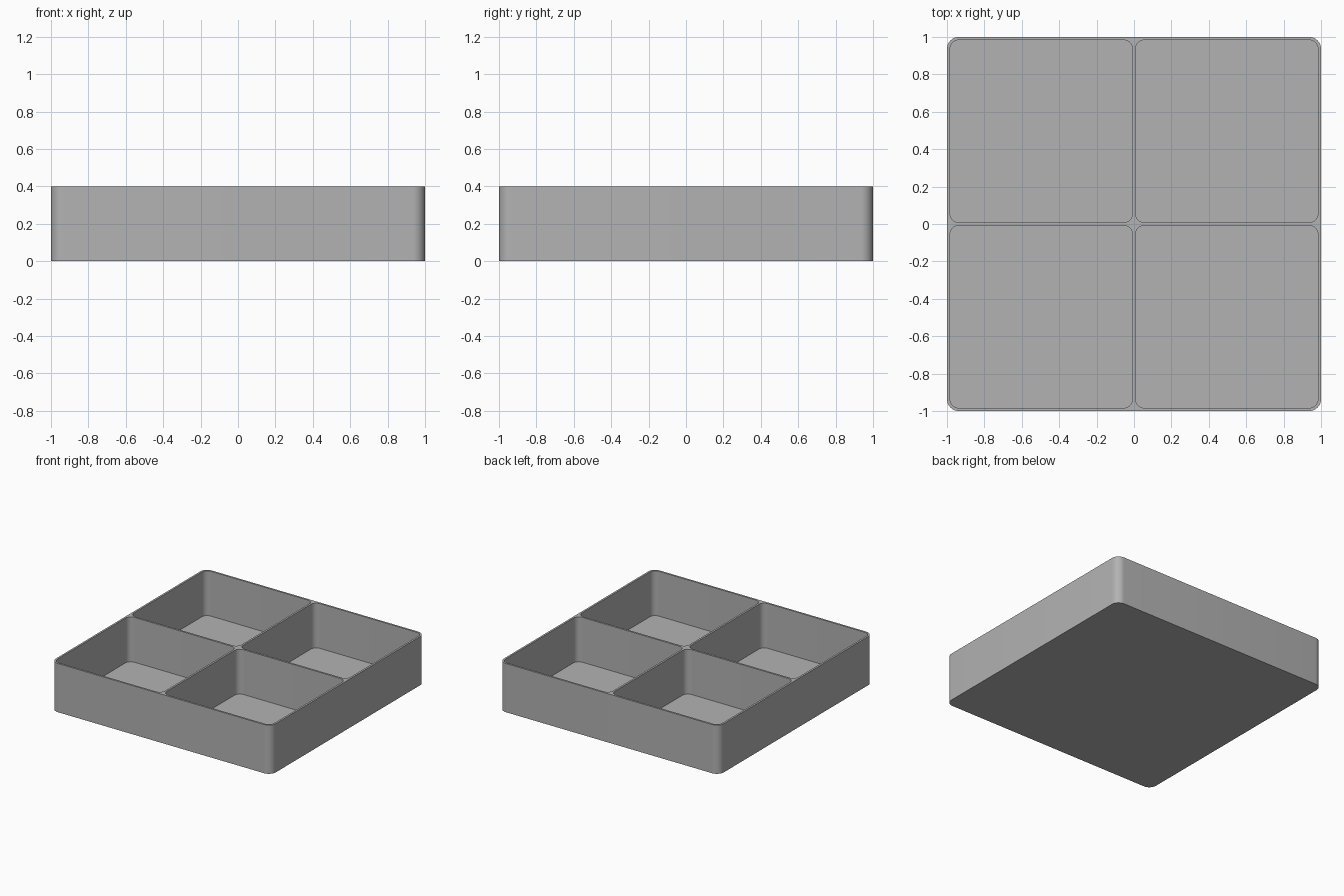
import bpy
import bmesh
from math import radians, pi, cos, sin

if "Cube" in bpy.data.objects:
    bpy.data.objects.remove(bpy.data.objects["Cube"], do_unlink=True)

HALF, HEIGHT = 1.0, 0.4
WALL, FLOOR = 0.016, 0.032
OUTER_R = 0.064
INNER_R = OUTER_R - WALL
STEPS = 10

grey = bpy.data.materials.new("plain grey")
colour = (0.45, 0.45, 0.45, 1.0)
grey.use_nodes = True
grey.diffuse_color = colour
grey.node_tree.nodes["Principled BSDF"].inputs["Base Color"].default_value = colour


def rounded_block(name, cx, cy, half, radius, z0, z1):
    """Square prism with rounded vertical corners."""
    bm = bmesh.new()
    ring = []
    for corner, (sx, sy) in enumerate(((1, 1), (-1, 1), (-1, -1), (1, -1))):
        for i in range(STEPS + 1):
            a = (corner + i / STEPS) * pi / 2
            ring.append(bm.verts.new((cx + sx * (half - radius) + radius * cos(a),
                                      cy + sy * (half - radius) + radius * sin(a), z0)))
    base = bm.faces.new(ring)
    top = bmesh.ops.extrude_face_region(bm, geom=[base])["geom"]
    bmesh.ops.translate(bm, vec=(0, 0, z1 - z0),
                        verts=[v for v in top if isinstance(v, bmesh.types.BMVert)])
    bmesh.ops.recalc_face_normals(bm, faces=bm.faces)
    mesh = bpy.data.meshes.new(name)
    bm.to_mesh(mesh)
    bm.free()
    mesh.materials.append(grey)
    obj = bpy.data.objects.new(name, mesh)
    bpy.context.collection.objects.link(obj)
    return obj


# Tray body
tray = rounded_block("divided_tray", 0, 0, HALF, OUTER_R, 0, HEIGHT)
bpy.context.view_layer.objects.active = tray
tray.select_set(True)

# Four compartments, leaving the outer walls and the cross divider
inner_edge, divider_edge = HALF - WALL, WALL / 2
centre = (inner_edge + divider_edge) / 2
cell_half = (inner_edge - divider_edge) / 2
for sx in (-1, 1):
    for sy in (-1, 1):
        cutter = rounded_block("compartment_cutter", sx * centre, sy * centre,
                               cell_half, INNER_R, FLOOR, HEIGHT + 0.1)
        cutter.hide_render = True
        cut = tray.modifiers.new("compartment", 'BOOLEAN')
        cut.operation = 'DIFFERENCE'
        cut.solver = 'EXACT'
        cut.object = cutter
        bpy.ops.object.modifier_apply(modifier=cut.name)
        bpy.data.objects.remove(cutter, do_unlink=True)

# Smooth rounded corners, crisp rims
bpy.ops.object.shade_smooth_by_angle(angle=radians(30))
